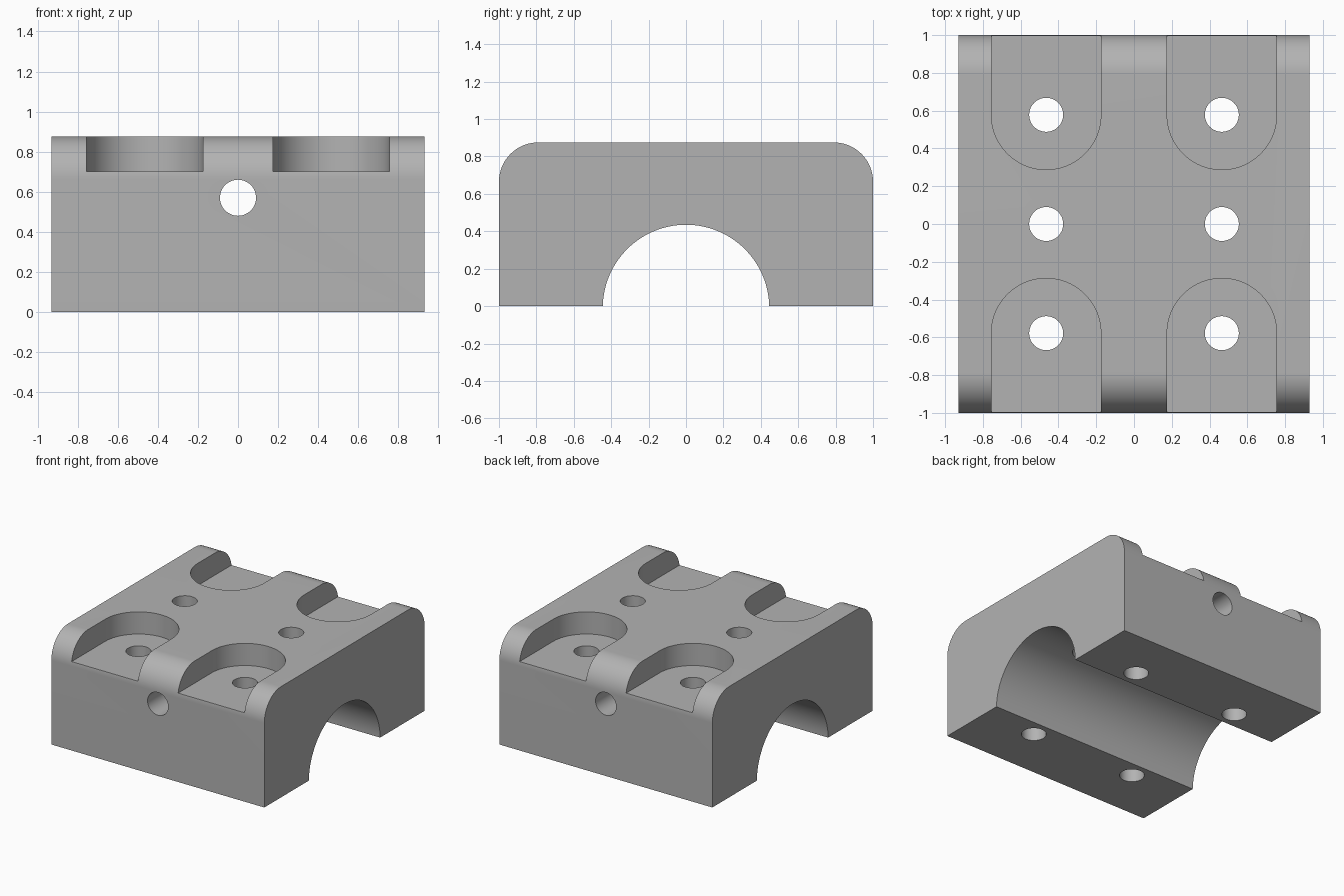
import bpy
import bmesh
from math import pi, cos, sin, radians
from mathutils import Vector

if "Cube" in bpy.data.objects:
    bpy.data.objects.remove(bpy.data.objects["Cube"])

HALF_X, HALF_Y, HEIGHT = 0.93, 1.0, 0.875
FILLET = 0.21
BORE_R, BORE_Z = 0.445, -0.01
COL_X, ROW_Y = 0.465, 0.578
SLOT_R, SLOT_FLOOR = 0.29, 0.70
HOLE_R = 0.09

grey = bpy.data.materials.new("plain grey")
grey.use_nodes = True
colour = (0.45, 0.45, 0.45, 1)
grey.diffuse_color = colour
grey.node_tree.nodes["Principled BSDF"].inputs["Base Color"].default_value = colour


def arc(cx, cy, r, start, end, steps):
    angles = [start + (end - start) * i / steps for i in range(steps + 1)]
    return [(cx + r * cos(a), cy + r * sin(a)) for a in angles]


def prism(name, outline, axis, low, high):
    """Extrude a closed 2D outline along one axis."""
    place = {"X": lambda p: (low, p[0], p[1]),
             "Y": lambda p: (p[0], low, p[1]),
             "Z": lambda p: (p[0], p[1], low)}[axis]
    push = Vector([(high - low) * (axis == a) for a in "XYZ"])
    bm = bmesh.new()
    face = bm.faces.new([bm.verts.new(place(p)) for p in outline])
    new = bmesh.ops.extrude_face_region(bm, geom=[face])["geom"]
    bmesh.ops.translate(bm, vec=push,
                        verts=[v for v in new if isinstance(v, bmesh.types.BMVert)])
    bmesh.ops.recalc_face_normals(bm, faces=bm.faces)
    mesh = bpy.data.meshes.new(name)
    bm.to_mesh(mesh)
    bm.free()
    mesh.materials.append(grey)
    obj = bpy.data.objects.new(name, mesh)
    bpy.context.collection.objects.link(obj)
    return obj


def round_outline(x, y):
    return arc(x, y, HOLE_R, 0, 2 * pi, 48)[:-1]


# Block with two rounded upper edges and a half-round channel below
lip = 0.0225
profile = [(-HALF_Y, 0)]
profile += arc(-HALF_Y + FILLET, HEIGHT - FILLET, FILLET, pi, pi / 2, 24)
profile += arc(HALF_Y - FILLET, HEIGHT - FILLET, FILLET, pi / 2, 0, 24)
profile += [(HALF_Y, 0)]
profile += arc(0, BORE_Z, BORE_R, lip, pi - lip, 72)
block = prism("clamp_block", profile, "X", -HALF_X, HALF_X)

# Cutters: screw holes, open-ended recesses and a cross hole
cutters = [prism("cross_hole_cutter", round_outline(0, 0.57), "Y", -1.5, 1.5)]
for x in (-COL_X, COL_X):
    for y in (-ROW_Y, 0, ROW_Y):
        cutters.append(prism("screw_hole_cutter", round_outline(x, y), "Z", -0.5, 1.5))
    for side in (-1, 1):
        outline = [(x + px, side * py) for px, py in
                   [(SLOT_R, 1.3)] + arc(0, ROW_Y, SLOT_R, 0, -pi, 48) + [(-SLOT_R, 1.3)]]
        cutters.append(prism("recess_cutter", outline, "Z", SLOT_FLOOR, 1.5))

bpy.context.view_layer.objects.active = block
for cutter in cutters:
    cutter.hide_render = True
    cut = block.modifiers.new("cut", "BOOLEAN")
    cut.operation = "DIFFERENCE"
    cut.solver = "EXACT"
    cut.object = cutter
    bpy.ops.object.modifier_apply(modifier=cut.name)
    bpy.data.objects.remove(cutter)

# Smooth curved walls, crisp edges elsewhere
bpy.ops.object.select_all(action="DESELECT")
block.select_set(True)
bpy.ops.object.shade_smooth_by_angle(angle=radians(30))
